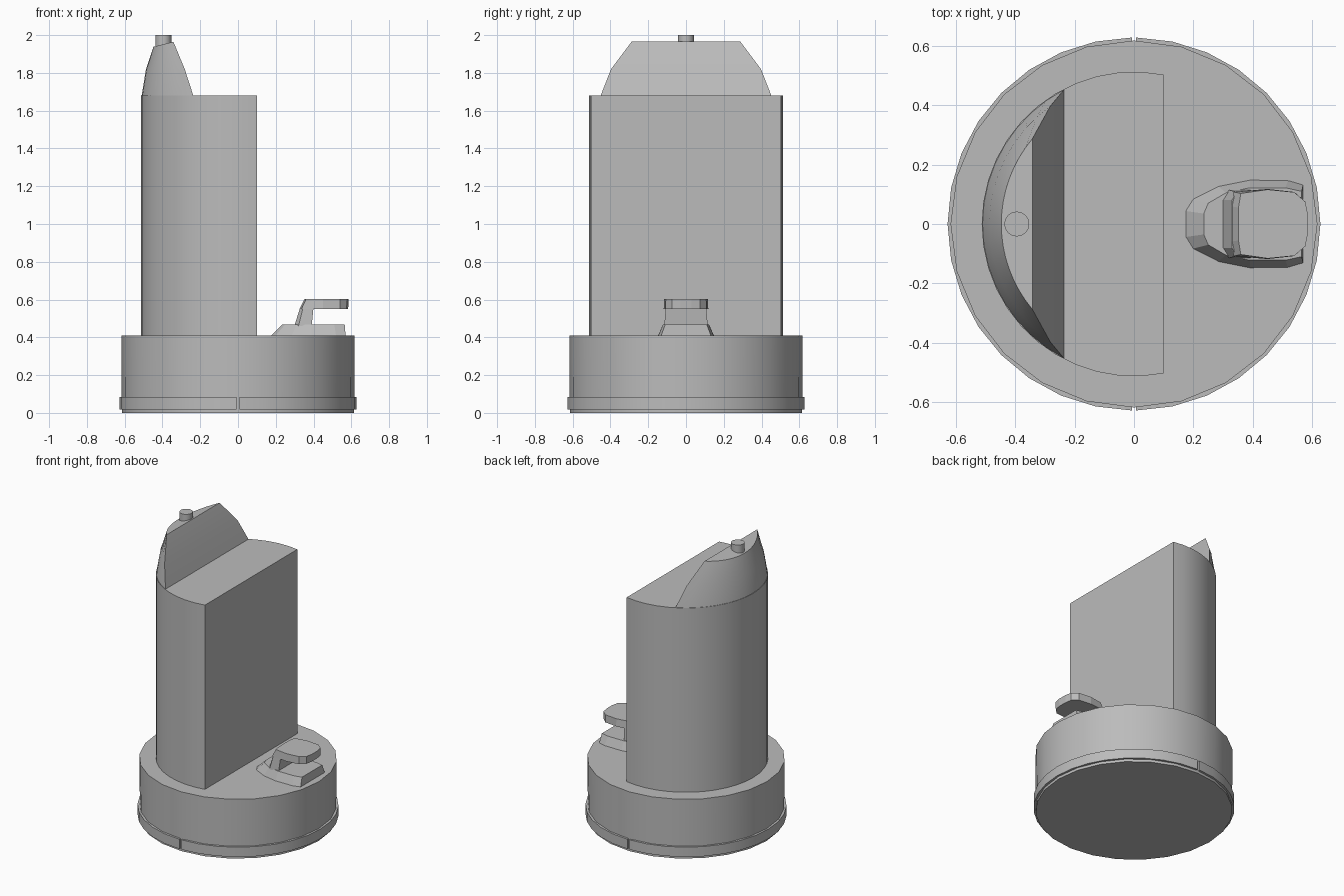
import bpy, bmesh
from math import sin, cos, pi, acos, radians

cube = bpy.data.objects.get("Cube")
if cube:
    bpy.data.objects.remove(cube, do_unlink=True)

grey = bpy.data.materials.new("plain grey")
grey.use_nodes = True
COLOUR = (0.5, 0.5, 0.5, 1)
grey.diffuse_color = COLOUR
grey.node_tree.nodes["Principled BSDF"].inputs["Base Color"].default_value = COLOUR


def loft(name, rings, smooth=True):
    """Skin a stack of equal-length closed rings and cap both ends."""
    bm = bmesh.new()
    loops = [[bm.verts.new(p) for p in ring] for ring in rings]
    n = len(loops[0])
    for a, b in zip(loops, loops[1:]):
        for i in range(n):
            j = (i + 1) % n
            bm.faces.new((a[i], a[j], b[j], b[i]))
    bm.faces.new(loops[0][::-1])
    bm.faces.new(loops[-1])
    bmesh.ops.recalc_face_normals(bm, faces=bm.faces)
    mesh = bpy.data.meshes.new(name)
    bm.to_mesh(mesh)
    bm.free()
    mesh.materials.append(grey)
    obj = bpy.data.objects.new(name, mesh)
    bpy.context.collection.objects.link(obj)
    if smooth:
        bpy.ops.object.select_all(action='DESELECT')
        obj.select_set(True)
        bpy.context.view_layer.objects.active = obj
        bpy.ops.object.shade_smooth_by_angle(angle=radians(30))
    return obj


def circle(r, z, n, x=0):
    return [(x + r * cos(2 * pi * i / n), r * sin(2 * pi * i / n), z) for i in range(n)]


def segment(r, chord, z, slope=0, n=16):
    """Part of a circle lying on the -x side of a straight chord."""
    a = acos(chord / r)
    angles = [a + (2 * pi - 2 * a) * i / n for i in range(n + 1)]
    return [(r * cos(t), r * sin(t), z + slope * (r * cos(t) - chord)) for t in angles]


def mirrored(half, z):
    """Outline symmetric about y = 0 from its +y half."""
    return [(x, y, z) for x, y in half] + [(x, -y, z) for x, y in reversed(half)]


# Round base
loft("base_drum", [circle(0.615, 0, 24), circle(0.618, 0.41, 24)])

# Rim band in two halves, split at front and back
for name, start in (("rim_band_left", -pi / 2), ("rim_band_right", pi / 2)):
    sections = []
    for i in range(17):
        t = start + 0.012 + (pi - 0.024) * i / 16
        sections.append([(r * cos(t), r * sin(t), z) for r, z in
                         ((0.595, 0.018), (0.628, 0.018), (0.628, 0.085), (0.595, 0.085))])
    loft(name, sections)

# D-shaped tower with its tapered crest and pin
loft("tower", [segment(0.513, 0.1, z, n=24) for z in (0.4, 1.68)])
loft("crest", [segment(0.511, -0.235, 1.675), segment(0.487, -0.282, 1.82),
               segment(0.447, -0.342, 1.965, slope=0.25)])
loft("pin", [circle(0.042, z, 16, x=-0.395) for z in (1.93, 2.0)])

# Catch: sloped foot, leaning stem and overhanging lip
foot_low = [(0.165, 0.045), (0.19, 0.085), (0.28, 0.13), (0.39, 0.152), (0.52, 0.15), (0.57, 0.135)]
foot_high = [(0.235, 0.035), (0.25, 0.07), (0.31, 0.105), (0.39, 0.122), (0.51, 0.122), (0.565, 0.11)]
loft("catch_foot", [mirrored(foot_low, 0.4), mirrored(foot_high, 0.468)], smooth=False)

stem_low = [(0.298, 0.08), (0.32, 0.115), (0.39, 0.115)]
stem_high = [(0.33, 0.08), (0.345, 0.107), (0.4, 0.107)]
loft("catch_stem", [mirrored(stem_low, 0.46), mirrored(stem_high, 0.56)], smooth=False)

lip_low = [(0.326, 0.06), (0.336, 0.108), (0.45, 0.118), (0.54, 0.108), (0.575, 0.075), (0.583, 0.03)]
lip_high = [(0.352, 0.055), (0.36, 0.103), (0.45, 0.116), (0.54, 0.107), (0.577, 0.075), (0.586, 0.03)]
loft("catch_lip", [mirrored(lip_low, 0.55), mirrored(lip_high, 0.602)], smooth=False)
